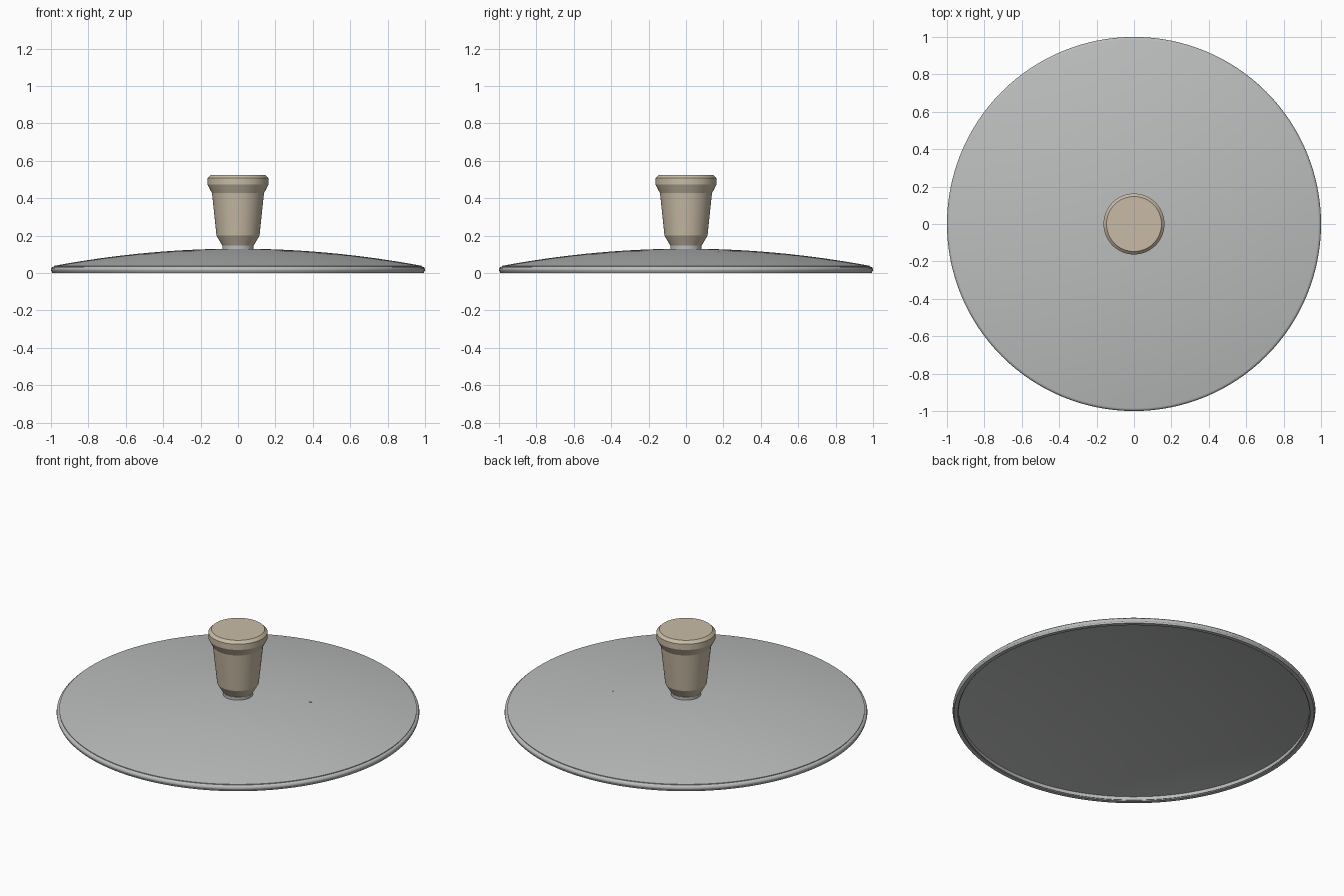
import bpy, bmesh, math

if "Cube" in bpy.data.objects:
    bpy.data.objects.remove(bpy.data.objects["Cube"])


def material(name, rgb):
    m = bpy.data.materials.new(name)
    m.diffuse_color = (*rgb, 1)
    m.use_nodes = True
    m.node_tree.nodes["Principled BSDF"].inputs["Base Color"].default_value = m.diffuse_color
    return m


GLASS = material("grey glass", (0.50, 0.52, 0.51))
STEEL = material("steel", (0.50, 0.51, 0.51))
BEIGE = material("beige knob", (0.58, 0.50, 0.38))


def lathe(name, profile, mat, sides=96, closed=False, angle=25):
    """Spin an (r, z) profile around the z axis."""
    bm = bmesh.new()
    pts = profile + profile[:1] if closed else profile
    vs = [bm.verts.new((r, 0, z)) for r, z in pts]
    es = [bm.edges.new(p) for p in zip(vs, vs[1:])]
    bmesh.ops.spin(bm, geom=vs + es, cent=(0, 0, 0), axis=(0, 0, 1),
                   angle=math.tau, steps=sides)
    bmesh.ops.remove_doubles(bm, verts=bm.verts[:], dist=1e-5)
    bmesh.ops.recalc_face_normals(bm, faces=bm.faces[:])
    me = bpy.data.meshes.new(name)
    bm.to_mesh(me)
    bm.free()
    ob = bpy.data.objects.new(name, me)
    bpy.context.collection.objects.link(ob)
    me.materials.append(mat)
    bpy.ops.object.select_all(action='DESELECT')
    ob.select_set(True)
    bpy.context.view_layer.objects.active = ob
    bpy.ops.object.shade_smooth_by_angle(angle=math.radians(angle))
    return ob


def dome_z(r):
    return 0.13 - 0.092 * (r / 0.985) ** 2


# Thin domed glass disc, concave underneath
N, T = 16, 0.016
radii = [0.985 * i / N for i in range(N + 1)]
top = [(r, dome_z(r)) for r in radii]
under = [(r, dome_z(r) - T) for r in reversed(radii)]
lathe("glass_dome", top + under, GLASS, 128)

# Rounded metal rim band around the edge
rim = [(0.966, 0.005), (0.992, 0.005), (0.998, 0.010), (1.0, 0.018),
       (0.998, 0.026), (0.992, 0.032), (0.984, 0.034), (0.966, 0.034)]
lathe("rim_band", rim, STEEL, 128, closed=True, angle=40)
lathe("rim_foot", [(0.97, 0.02), (0.97, 0.0), (0.993, 0.0), (0.996, 0.008),
                   (0.993, 0.02)], STEEL, 128, closed=True)

# Collar below the knob
lathe("knob_collar", [(0, 0.12), (0.083, 0.12), (0.083, 0.146),
                      (0.078, 0.152), (0, 0.152)], STEEL, 48)

# Tapered knob with flared, chamfered cap
lathe("knob", [(0, 0.148), (0.085, 0.148), (0.115, 0.2), (0.139, 0.427),
               (0.163, 0.472), (0.163, 0.507), (0.147, 0.523), (0, 0.523)],
      BEIGE, 48, angle=15)

# Tiny steam vent stud, nearly flush with the dome
vent = lathe("steam_vent", [(0, -0.012), (0.008, -0.012), (0.008, 0.0015),
                            (0, 0.0015)], STEEL, 16)
vent.location = (0.37, 0.17, dome_z(math.hypot(0.37, 0.17)))
